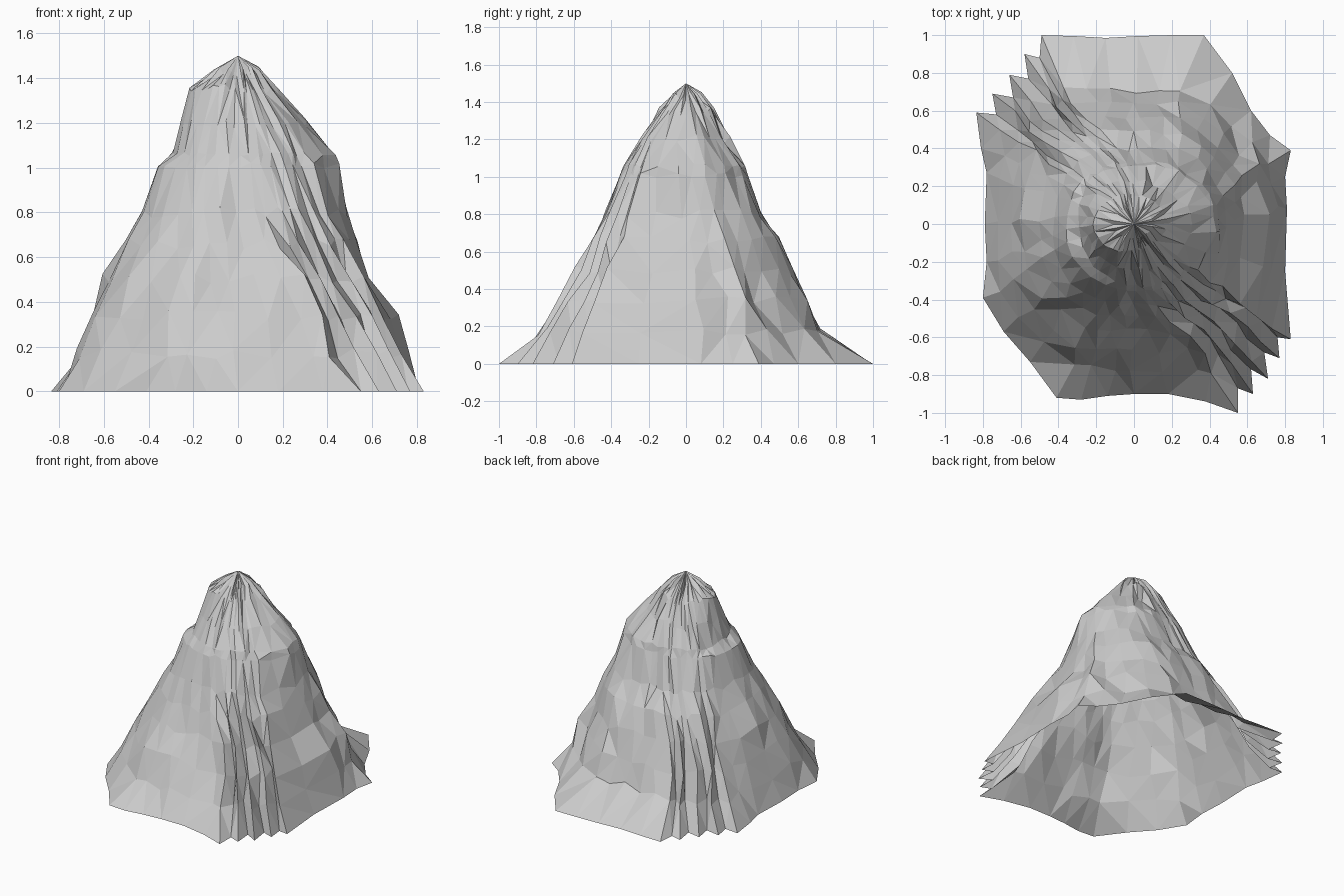
import bpy, bmesh, math, random

if "Cube" in bpy.data.objects:
    bpy.data.objects.remove(bpy.data.objects["Cube"])

random.seed(4)

# Footprint of the mountain, anticlockwise, with saw-tooth ridges at two corners
right_edge = [(.83, -.61), (.80, -.25), (.81, .08), (.80, .25), (.83, .39),
              (.72, .47), (.62, .60), (.52, .80), (.37, 1.0)]
back_edge = [(.2, 1.0), (.02, .995), (-.15, .985), (-.32, .995)]
back_fins = [(-.49, 1.0), (-.50, .88), (-.58, .90), (-.56, .77), (-.66, .79),
             (-.64, .67), (-.75, .69), (-.73, .58), (-.835, .59)]
left_edge = [(-.81, .40), (-.78, .27), (-.79, .0), (-.78, -.2), (-.80, -.39), (-.69, -.57), (-.55, -.73)]
front_edge = [(-.41, -.92), (-.28, -.93), (-.14, -.91), (0, -.90), (.18, -.90), (.38, -.94)]
front_fins = [(.55, -1.0), (.55, -.87), (.63, -.90), (.62, -.77),
              (.71, -.82), (.69, -.68), (.77, -.71), (.76, -.60)]
outline = right_edge + back_edge + back_fins + left_edge + front_edge + front_fins
n = len(outline)
base_r = [math.hypot(x, y) for x, y in outline]
base_a = [math.atan2(y, x) for x, y in outline]
for i in range(1, n):
    while base_a[i] < base_a[i - 1]:
        base_a[i] += 2 * math.pi

# Saw-tooth part of the footprint, carried up the slope as fins
fins = [base_r[i] / (base_r[i - 1] * .25 + base_r[i] * .5 + base_r[(i + 1) % n] * .25) - 1
        for i in range(n)]

# Height, fin strength, then radii at E, NE, N, NW, W, SW, S, SE
levels = [
    (.17, 1.0, [.77, .76, .71, .83, .73, .78, .80, .90]),
    (.34, 1.1, [.72, .68, .63, .72, .65, .71, .68, .78]),
    (.50, 1.0, [.595, .63, .555, .63, .60, .62, .57, .66]),
    (.66, .6, [.545, .55, .485, .54, .50, .53, .49, .57]),
    (.80, .3, [.50, .48, .39, .45, .42, .46, .42, .49]),
    (1.01, .2, [.455, .39, .32, .36, .36, .37, .35, .39]),
    (1.06, .1, [.44, .37, .30, .33, .285, .31, .325, .36]),
    (1.20, .0, [.31, .30, .22, .26, .25, .25, .24, .27]),
    (1.35, .0, [.18, .16, .15, .18, .22, .18, .135, .145]),
    (1.43, .0, [.10, .09, .08, .10, .11, .09, .07, .08]),
]


def radius_at(table, angle):
    t = (angle / (math.pi / 4)) % 8
    i = int(t) % 8
    return table[i] + (table[(i + 1) % 8] - table[i]) * (t - int(t))


bm = bmesh.new()
rings = [[bm.verts.new((x, y, 0)) for x, y in outline]]

# Craggy rings rising to the summit, columns spreading out evenly with height
for z, strength, table in levels:
    spread = min(.6, max(0, (z - .4) * .7))
    rise = .012 if z in (1.01, 1.06) else .025
    ring = []
    for i in range(n):
        even = base_a[0] + 2 * math.pi * i / n
        a = base_a[i] + (even - base_a[i]) * spread + random.uniform(-.03, .03)
        r = radius_at(table, a) * (1 + strength * fins[i] + random.uniform(-.025, .025))
        ring.append(bm.verts.new((r * math.cos(a), r * math.sin(a), z + random.uniform(-rise, rise))))
    rings.append(ring)

for low, high in zip(rings, rings[1:]):
    for i in range(n):
        j = (i + 1) % n
        bm.faces.new((low[i], low[j], high[j], high[i]))

# Summit
peak = bm.verts.new((0, 0, 1.5))
for i in range(n):
    bm.faces.new((rings[-1][i], rings[-1][(i + 1) % n], peak))

# Small hollow high on the back right
for v in bm.verts:
    if math.dist(v.co, (.2, .2, 1.17)) < .12:
        v.co.x *= .85
        v.co.y *= .85

# Broken rock facets
bmesh.ops.triangulate(bm, faces=bm.faces[:])

mesh = bpy.data.meshes.new("mountain")
bm.to_mesh(mesh)
bm.free()
mountain = bpy.data.objects.new("mountain", mesh)
bpy.context.collection.objects.link(mountain)
